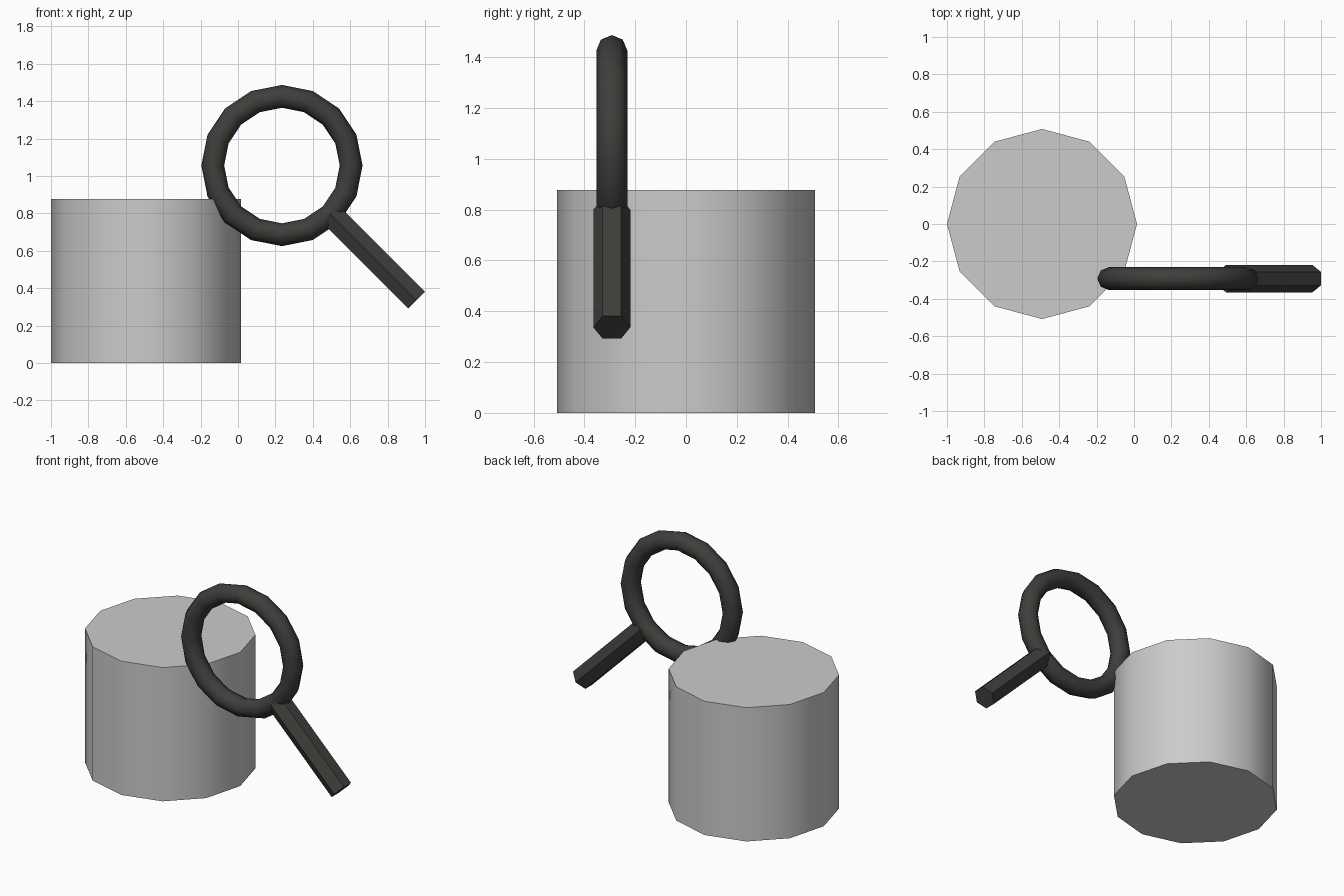
import bpy
from math import pi, radians
from mathutils import Vector

if "Cube" in bpy.data.objects:
    bpy.data.objects.remove(bpy.data.objects["Cube"])


def finish(name, material=None, smooth_angle=None):
    obj = bpy.context.object
    obj.name = obj.data.name = name
    if material:
        obj.data.materials.append(material)
    if smooth_angle:
        bpy.ops.object.shade_smooth_by_angle(angle=radians(smooth_angle))
    return obj


dark = bpy.data.materials.new("dark_frame")
dark.diffuse_color = (0.05, 0.048, 0.044, 1)
dark.use_nodes = True
dark.node_tree.nodes["Principled BSDF"].inputs["Base Color"].default_value = dark.diffuse_color

# Twelve-sided drum, with corners on the x and y axes
DRUM_HEIGHT = 0.877
bpy.ops.mesh.primitive_cylinder_add(vertices=12, radius=0.508, depth=DRUM_HEIGHT,
                                    location=(-0.492, 0, DRUM_HEIGHT / 2))
finish("drum", smooth_angle=40)

# Upright ring sunk into the drum's front right edge
ring_centre = Vector((0.235, -0.292, 1.056))
bpy.ops.mesh.primitive_torus_add(major_radius=0.37, minor_radius=0.061,
                                 major_segments=16, minor_segments=8,
                                 location=ring_centre, rotation=(pi / 2, 0, 0))
finish("ring", dark, smooth_angle=60)

# Hexagonal handle pointing radially out of the ring, down to the right
direction = Vector((1, 0, -1)).normalized()
start, end = 0.363, 1.017
bpy.ops.mesh.primitive_cylinder_add(vertices=6, radius=0.073, depth=end - start,
                                    location=ring_centre + direction * (start + end) / 2,
                                    rotation=(0, radians(135), 0))
finish("handle", dark)
